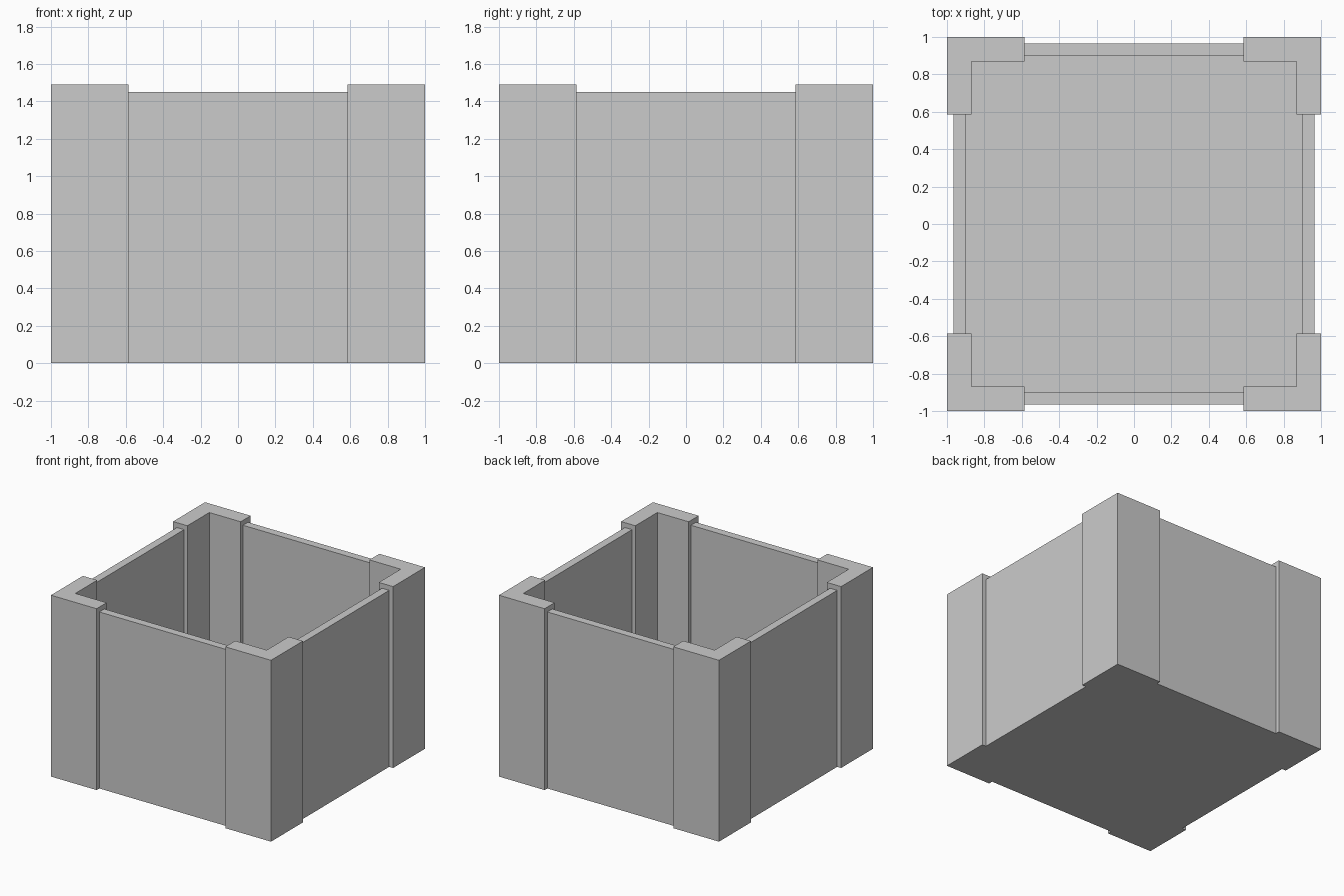
import bpy, bmesh
from mathutils import Vector

if "Cube" in bpy.data.objects:
    bpy.data.objects.remove(bpy.data.objects["Cube"])

OUT, WALL_OUT, WALL_IN, POST_IN, POST_END = 1.0, 0.965, 0.90, 0.87, 0.585
FLOOR, WALL_H, POST_H = 0.06, 1.45, 1.49

half = [POST_END, POST_IN, WALL_IN, WALL_OUT, OUT]
cuts = [-v for v in reversed(half)] + half
levels = [0, FLOOR, WALL_H, POST_H]
axes = [cuts, cuts, levels]


def filled(cell):
    """True where the crate is solid: corner posts, side panels or floor."""
    if any(i < 0 or i >= len(a) - 1 for i, a in zip(cell, axes)):
        return False
    x, y, z = [(a[i] + a[i + 1]) / 2 for i, a in zip(cell, axes)]
    x, y = abs(x), abs(y)
    reach = max(x, y)
    if min(x, y) > POST_END and reach > POST_IN:      # L-shaped corner post
        return True
    if WALL_IN < reach < WALL_OUT:                    # side panel
        return z < WALL_H
    return reach < WALL_IN and z < FLOOR              # floor


bm = bmesh.new()
n = len(cuts) - 1
for i in range(n):
    for j in range(n):
        for k in range(len(levels) - 1):
            cell = (i, j, k)
            if not filled(cell):
                continue
            # skin only the exposed sides of each solid block
            for ax in range(3):
                for side in (0, 1):
                    other = list(cell)
                    other[ax] += 2 * side - 1
                    if filled(other):
                        continue
                    u, v = (ax + 1) % 3, (ax + 2) % 3
                    quad = []
                    for du, dv in ((0, 0), (1, 0), (1, 1), (0, 1)):
                        p = Vector()
                        p[ax] = axes[ax][cell[ax] + side]
                        p[u] = axes[u][cell[u] + du]
                        p[v] = axes[v][cell[v] + dv]
                        quad.append(bm.verts.new(p))
                    bm.faces.new(quad if side else quad[::-1])

# weld and merge flat areas into clean panels
bmesh.ops.remove_doubles(bm, verts=bm.verts[:], dist=0.0005)
bmesh.ops.dissolve_limit(bm, angle_limit=0.01, verts=bm.verts[:], edges=bm.edges[:])
bmesh.ops.recalc_face_normals(bm, faces=bm.faces[:])

mesh = bpy.data.meshes.new("open_crate")
bm.to_mesh(mesh)
bm.free()
bpy.context.collection.objects.link(bpy.data.objects.new("open_crate", mesh))
